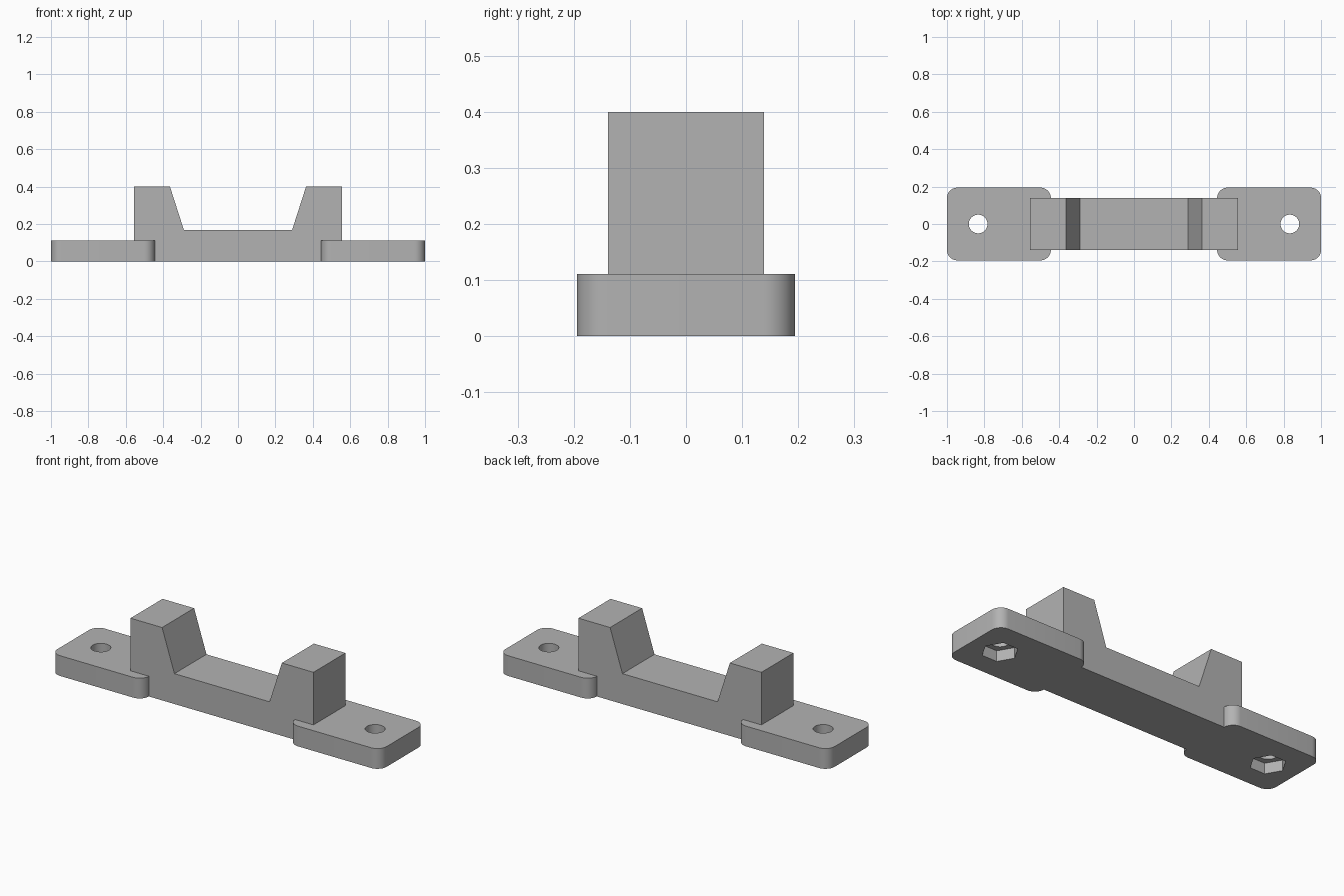
import bpy
import bmesh
from math import cos, sin, pi, radians

if "Cube" in bpy.data.objects:
    bpy.data.objects.remove(bpy.data.objects["Cube"])

U = 1 / 18  # design module: the bracket is 36 modules long

grey = bpy.data.materials.new("plain grey")
grey.use_nodes = True
colour = (0.45, 0.45, 0.45, 1)
grey.diffuse_color = colour
grey.node_tree.nodes["Principled BSDF"].inputs["Base Color"].default_value = colour


def prism(name, outline, offset):
    """Extrude a closed 3D outline along an offset vector."""
    bm = bmesh.new()
    face = bm.faces.new([bm.verts.new(p) for p in outline])
    grown = bmesh.ops.extrude_face_region(bm, geom=[face])["geom"]
    verts = [g for g in grown if isinstance(g, bmesh.types.BMVert)]
    bmesh.ops.translate(bm, verts=verts, vec=offset)
    bmesh.ops.recalc_face_normals(bm, faces=bm.faces)
    mesh = bpy.data.meshes.new(name)
    bm.to_mesh(mesh)
    bm.free()
    mesh.materials.append(grey)
    obj = bpy.data.objects.new(name, mesh)
    bpy.context.collection.objects.link(obj)
    return obj


def ring(x, z, radius, sides):
    return [(x + radius * cos(2 * pi * i / sides),
             radius * sin(2 * pi * i / sides), z) for i in range(sides)]


def rounded_rectangle(cx, half_x, half_y, radius, steps=10):
    points = []
    for quarter, (sx, sy) in enumerate([(1, 1), (-1, 1), (-1, -1), (1, -1)]):
        for i in range(steps + 1):
            a = (quarter + i / steps) * pi / 2
            points.append((cx + sx * (half_x - radius) + radius * cos(a),
                           sy * (half_y - radius) + radius * sin(a), 0))
    return points


def combine(target, tool, operation):
    """Apply a boolean and discard the tool."""
    mod = target.modifiers.new(operation, 'BOOLEAN')
    mod.operation, mod.object, mod.solver = operation, tool, 'EXACT'
    bpy.context.view_layer.objects.active = target
    bpy.ops.object.modifier_apply(modifier=mod.name)
    bpy.data.objects.remove(tool)


# Cradle: two posts with sloped inner sides joined by a low bridge
half = [(5.2, 3), (6.55, 7.2), (10, 7.2), (10, 0)]
profile = half + [(-x, z) for x, z in reversed(half)]
bracket = prism("cradle_bracket", [(x * U, -2.5 * U, z * U) for x, z in profile],
                (0, 5 * U, 0))

# Rounded mounting plates, each with a screw hole and a hexagonal nut pocket
for side in (-1, 1):
    plate = prism("mounting_plate", rounded_rectangle(side * 13 * U, 5 * U, 3.5 * U, U),
                  (0, 0, 2 * U))
    combine(bracket, plate, 'UNION')
    hole_x = side * 15 * U
    hole = prism("screw_hole", ring(hole_x, -U, 0.9 * U, 40), (0, 0, 4 * U))
    combine(bracket, hole, 'DIFFERENCE')
    pocket = prism("nut_pocket", ring(hole_x, -U, 1.62 * U, 6), (0, 0, 2.05 * U))
    combine(bracket, pocket, 'DIFFERENCE')

bpy.ops.object.select_all(action='DESELECT')
bracket.select_set(True)
bpy.context.view_layer.objects.active = bracket
bpy.ops.object.shade_smooth_by_angle(angle=radians(30))
